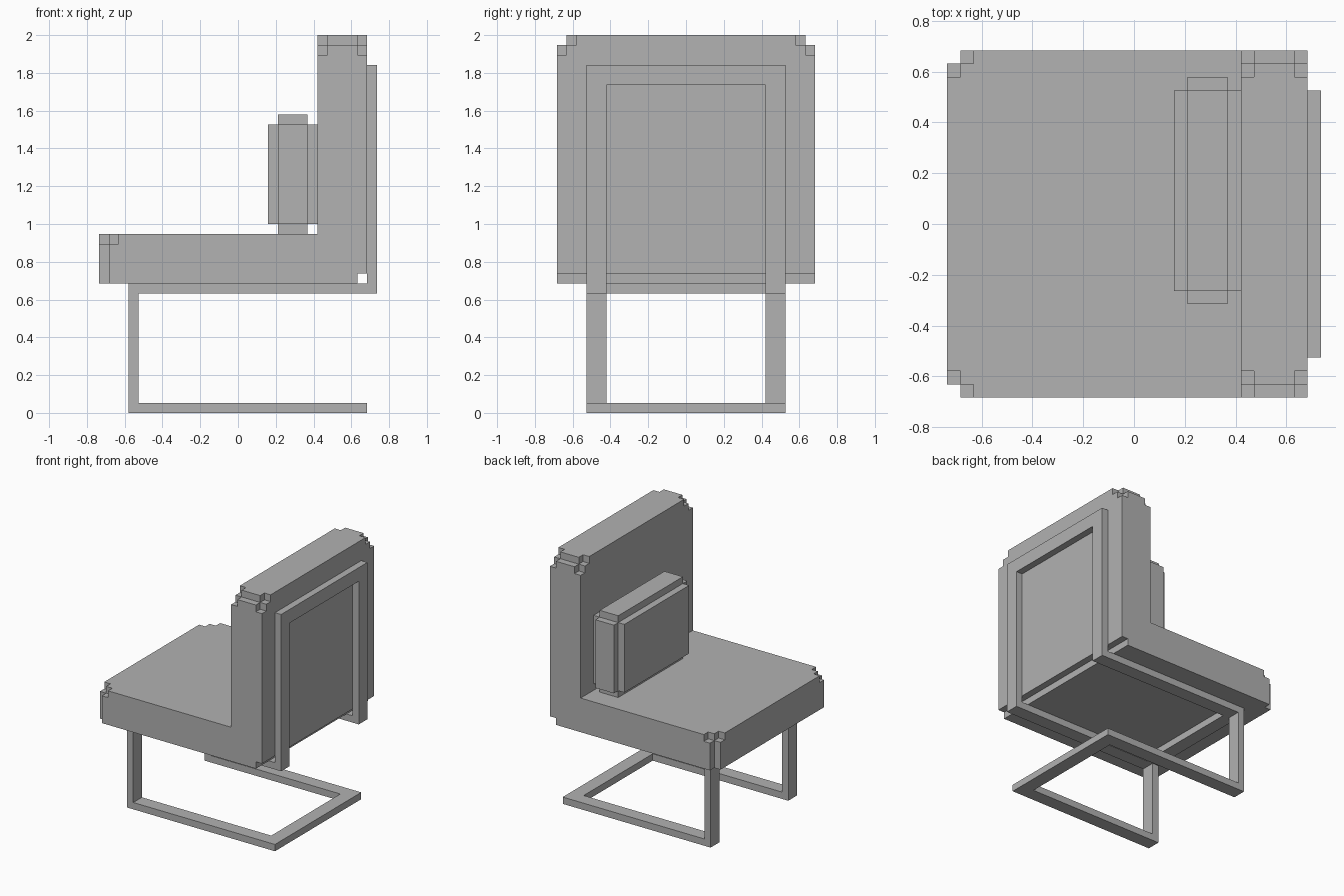
import bpy
import bmesh
from mathutils import Matrix, Vector

# Everything is laid out on a whole-number grid, then scaled down at the end
UNIT = 1 / 19

if "Cube" in bpy.data.objects:
    bpy.data.objects.remove(bpy.data.objects["Cube"], do_unlink=True)

grey = bpy.data.materials.new("plain grey")
grey.use_nodes = True
grey.diffuse_color = (0.445, 0.445, 0.445, 1)
grey.node_tree.nodes["Principled BSDF"].inputs["Base Color"].default_value = grey.diffuse_color

parts = []


def extrude_profile(name, profile, y0, y1):
    """Extrude an (x, z) outline from y0 to y1."""
    bm = bmesh.new()
    face = bm.faces.new([bm.verts.new((x, y0, z)) for x, z in profile])
    out = bmesh.ops.extrude_face_region(bm, geom=[face])
    moved = [g for g in out["geom"] if isinstance(g, bmesh.types.BMVert)]
    bmesh.ops.translate(bm, vec=(0, y1 - y0, 0), verts=moved)
    bmesh.ops.recalc_face_normals(bm, faces=bm.faces)
    mesh = bpy.data.meshes.new(name)
    bm.to_mesh(mesh)
    bm.free()
    obj = bpy.data.objects.new(name, mesh)
    bpy.context.scene.collection.objects.link(obj)
    mesh.materials.append(grey)
    parts.append(obj)
    return obj


def box(name, x, y, z):
    x0, x1 = x
    z0, z1 = z
    return extrude_profile(name, [(x0, z0), (x1, z0), (x1, z1), (x0, z1)], *y)


def boolean(target, others, operation):
    """Apply boolean operations and discard the helper objects."""
    for other in others:
        mod = target.modifiers.new("boolean", "BOOLEAN")
        mod.operation, mod.solver, mod.object = operation, "EXACT", other
    graph = bpy.context.evaluated_depsgraph_get()
    graph.update()
    mesh = bpy.data.meshes.new_from_object(target.evaluated_get(graph))
    target.modifiers.clear()
    target.data = mesh
    for other in others:
        parts.remove(other)
        bpy.data.objects.remove(other, do_unlink=True)


def corner_cutters(corner, inward, long_axis, length):
    """Stepped notch: a long groove on one edge, short ones on the other two."""
    cutters = []
    for axis in range(3):
        size = [1, 1, 1]
        size[axis] = length if axis == long_axis else 2
        spans = []
        for c, d, s in zip(corner, inward, size):
            spans.append(sorted((c - d, c + d * s)))
        cutters.append(box("notch_cutter", *spans))
        cutters[-1].hide_render = True
    return cutters


# Upholstered seat and backrest
body = extrude_profile("seat_and_backrest", [
    (-14, 13), (12, 13), (12, 14), (13, 14), (13, 38), (8, 38), (8, 18), (-14, 18)], -13, 13)
cutters = []
for side in (-1, 1):
    cutters += corner_cutters((-14, side * 13, 18), (1, -side, -1), 2, 6)
    cutters += corner_cutters((8, side * 13, 38), (1, -side, -1), 0, 3)
    cutters += corner_cutters((13, side * 13, 38), (-1, -side, -1), 0, 3)
boolean(body, cutters, "DIFFERENCE")

# Cushion with raised top, bottom and ends
cushion = box("cushion", (3, 8), (-5, 10), (19, 29))
boolean(cushion, [box("cushion_ends", (4, 7), (-6, 11), (19, 29)),
                  box("cushion_top", (4, 7), (-5, 10), (18, 30))], "UNION")

# Flat-bar side rails: up the back, under the seat, down the legs, along the floor
rail = [(14, 35), (13, 35), (13, 13), (-11, 13), (-11, 0),
        (13, 0), (13, 1), (-10, 1), (-10, 12), (14, 12)]
extrude_profile("left_rail", rail, 8, 10)
extrude_profile("right_rail", rail, -10, -8)

# Cross bars joining the rails
box("back_cross_bar", (13, 14), (-8, 8), (33, 35))
box("seat_cross_bar", (-11, -9), (-8, 8), (12, 13))
box("floor_cross_bar", (11, 13), (-8, 8), (0, 1))

for obj in parts:
    obj.data.transform(Matrix.Scale(UNIT, 4))
